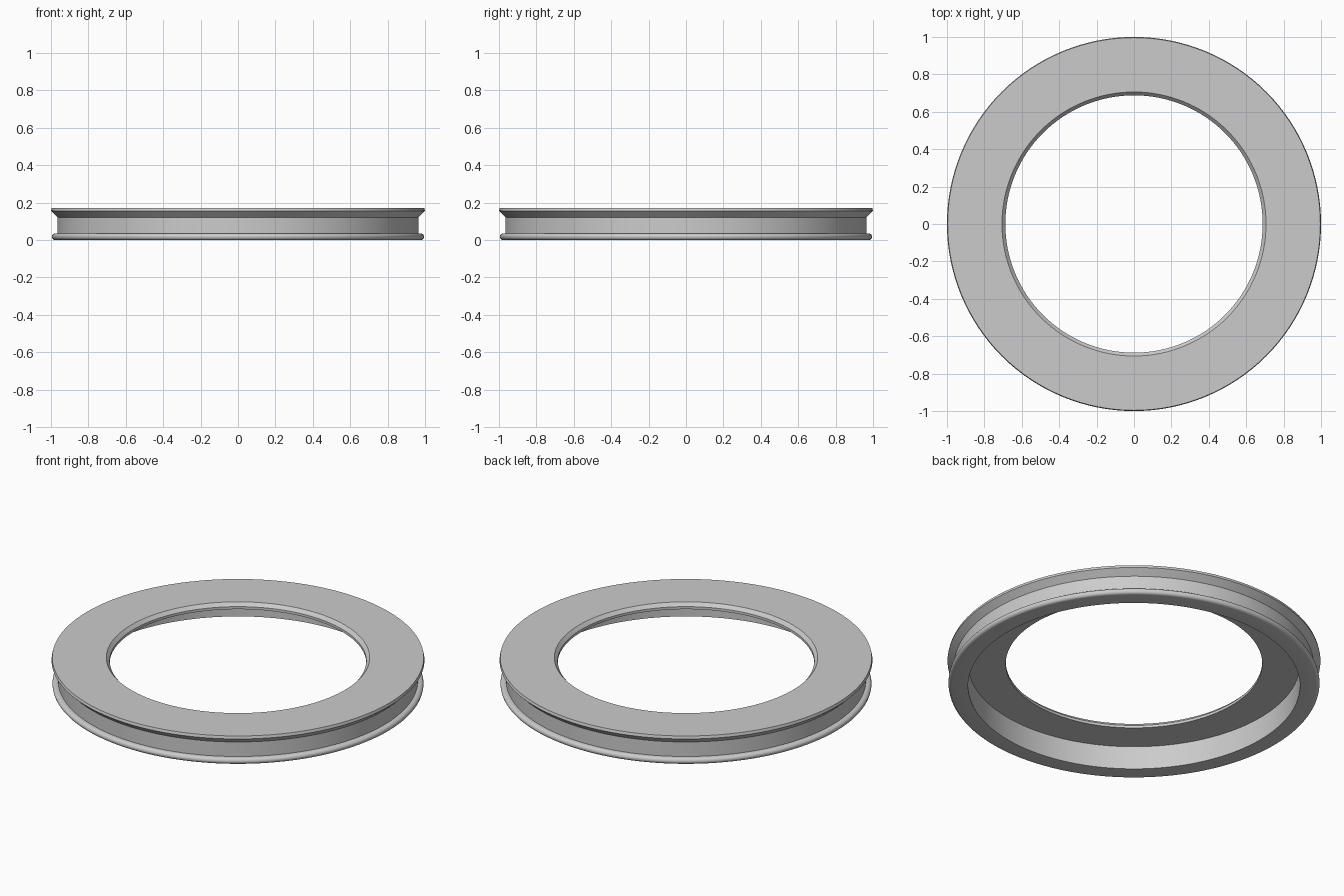
import bpy, bmesh, math

SEGMENTS = 128

cube = bpy.data.objects.get("Cube")
if cube:
    bpy.data.objects.remove(cube, do_unlink=True)

# Single grey material
grey = bpy.data.materials.new("plain_grey")
grey.use_nodes = True
colour = (0.6, 0.6, 0.6, 1)
grey.diffuse_color = colour
grey.node_tree.nodes["Principled BSDF"].inputs["Base Color"].default_value = colour


def arc(r, z, radius, steps=8):
    """Half-round bead profile from bottom to top."""
    angles = [math.pi * (i / steps - 0.5) for i in range(steps + 1)]
    return [(r + radius * math.cos(a), z + radius * math.sin(a)) for a in angles]


def lathe(name, profile):
    """Spin a closed (radius, height) profile around the z axis."""
    bm = bmesh.new()
    rings = []
    for i in range(SEGMENTS):
        a = 2 * math.pi * i / SEGMENTS
        rings.append([bm.verts.new((r * math.cos(a), r * math.sin(a), z))
                      for r, z in profile])
    n = len(profile)
    for i, ring in enumerate(rings):
        following = rings[(i + 1) % SEGMENTS]
        for j in range(n):
            k = (j + 1) % n
            bm.faces.new((ring[j], following[j], following[k], ring[k]))
    bmesh.ops.recalc_face_normals(bm, faces=bm.faces)
    mesh = bpy.data.meshes.new(name)
    bm.to_mesh(mesh)
    bm.free()
    mesh.materials.append(grey)
    obj = bpy.data.objects.new(name, mesh)
    bpy.context.collection.objects.link(obj)
    bpy.ops.object.select_all(action='DESELECT')
    obj.select_set(True)
    bpy.context.view_layer.objects.active = obj
    bpy.ops.object.shade_smooth_by_angle(angle=math.radians(30))
    return obj


# Outer side: rounded bottom bead, recessed wall, flared rim
outside = arc(0.977, 0.018, 0.018) + [(0.965, 0.036), (0.965, 0.122),
                                      (1.0, 0.156), (0.996, 0.172)]
# Top plate with a chamfered hole, then the open underside
inside = [(0.706, 0.172), (0.688, 0.152), (0.688, 0.137),
          (0.89, 0.137), (0.89, 0)]
lathe("flanged_ring", outside + inside)
